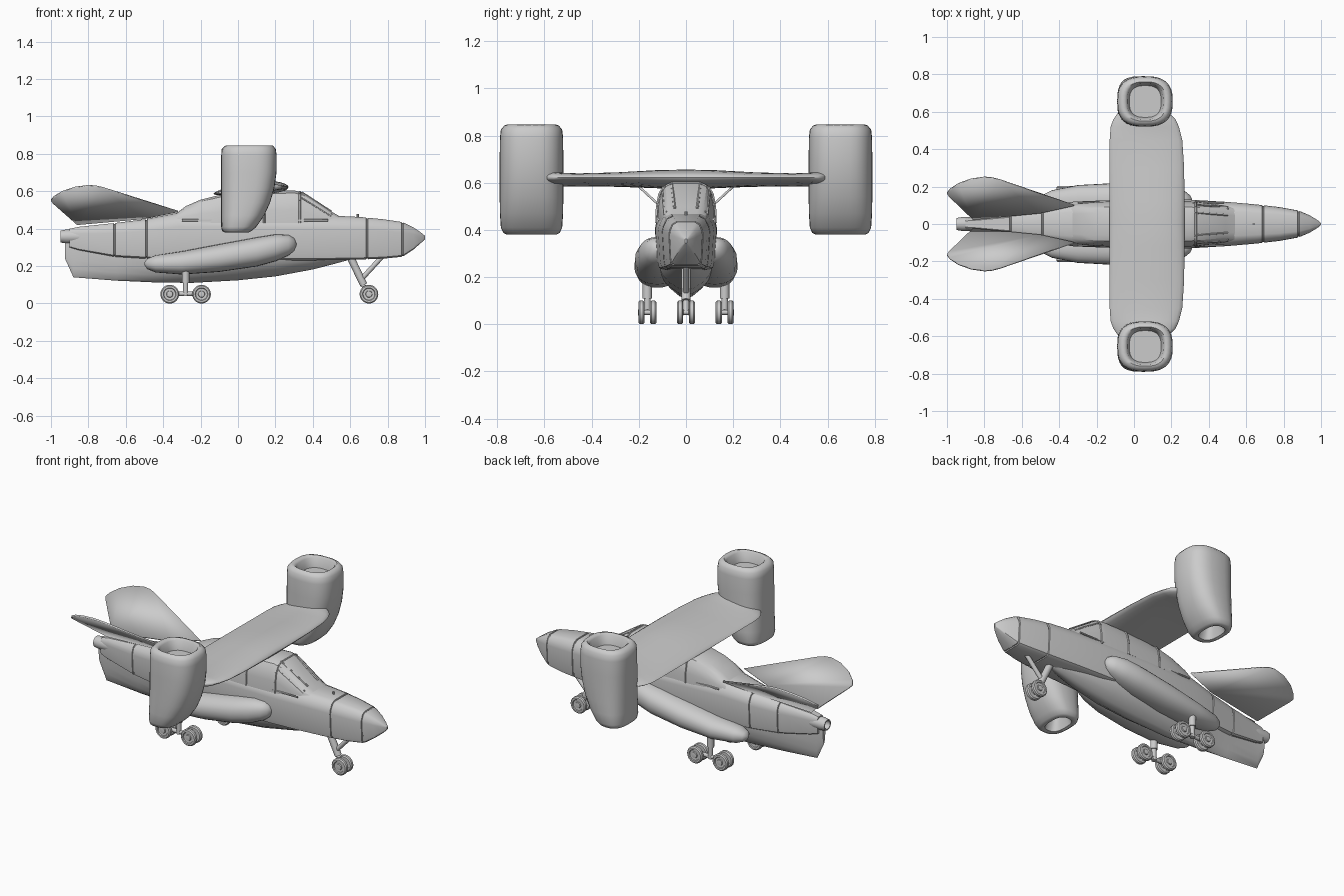
import bpy, bmesh, math
from mathutils import Vector


def finish(bm, name, angle=35):
    bmesh.ops.recalc_face_normals(bm, faces=bm.faces[:])
    me = bpy.data.meshes.new(name)
    bm.to_mesh(me)
    bm.free()
    ob = bpy.data.objects.new(name, me)
    bpy.context.collection.objects.link(ob)
    bpy.ops.object.select_all(action='DESELECT')
    ob.select_set(True)
    bpy.context.view_layer.objects.active = ob
    bpy.ops.object.shade_smooth_by_angle(angle=math.radians(angle))
    return ob


def loft(name, rings, angle=35):
    """Skin closed rings of equal point count and cap both ends."""
    bm = bmesh.new()
    vs = [[bm.verts.new(p) for p in r] for r in rings]
    n = len(vs[0])
    for a, b in zip(vs, vs[1:]):
        for i in range(n):
            j = (i + 1) % n
            bm.faces.new((a[i], a[j], b[j], b[i]))
    bm.faces.new(vs[0])
    bm.faces.new(vs[-1])
    return finish(bm, name, angle)


def oval(n, a, b, e=2.0):
    """Superellipse outline."""
    out = []
    for i in range(n):
        t = 2 * math.pi * i / n
        c, s = math.cos(t), math.sin(t)
        out.append((a * math.copysign(abs(c) ** (2 / e), c), b * math.copysign(abs(s) ** (2 / e), s)))
    return out


def lathe(name, origin, axis, profile, n=24):
    """Rings of (radius, distance) around an axis."""
    q = Vector((0, 0, 1)).rotation_difference(Vector(axis).normalized())
    o = Vector(origin)
    return loft(name, [[o + q @ Vector((x, y, d)) for x, y in oval(n, r, r)] for r, d in profile])


def rod(name, a, b, r, n=16):
    d = Vector(b) - Vector(a)
    return lathe(name, a, d, [(r, 0), (r, d.length)], n)


def at(stations, x):
    """Interpolate a station table."""
    for a, b in zip(stations, stations[1:]):
        if a[0] <= x <= b[0]:
            t = (x - a[0]) / (b[0] - a[0])
            return tuple(p + (q - p) * t for p, q in zip(a, b))


def mirrored(half):
    return half + [(-y, z) for y, z in reversed(half) if y > 1e-6]


# Upper fuselage: x, half width, bottom, top, with engraved panel lines
body = [(-0.9, 0.03, 0.30, 0.40), (-0.85, 0.036, 0.285, 0.41), (-0.66, 0.066, 0.25, 0.43),
        (-0.5, 0.092, 0.24, 0.45), (-0.32, 0.12, 0.235, 0.485), (0.0, 0.132, 0.23, 0.48),
        (0.3, 0.13, 0.23, 0.475), (0.5, 0.118, 0.232, 0.47), (0.66, 0.104, 0.235, 0.462),
        (0.78, 0.09, 0.24, 0.45), (0.88, 0.072, 0.25, 0.435), (0.94, 0.046, 0.29, 0.405),
        (0.98, 0.022, 0.325, 0.378), (1.0, 0.005, 0.345, 0.362)]
stations = list(body)
for g in (-0.66, -0.49, 0.69, 0.88):
    stations = [s for s in stations if abs(s[0] - g) > 0.005]
    stations += [at(body, g - 0.005), at(body, g + 0.005)]
    x, w, b, t = at(body, g)
    stations += [(g - 0.003, w - 0.005, b + 0.005, t - 0.005), (g + 0.003, w - 0.005, b + 0.005, t - 0.005)]
rings = []
for x, w, b, t in sorted(stations):
    h = t - b
    half = [(0, b), (0.72 * w, b), (0.88 * w, b + 0.04 * h), (0.93 * w, b + 0.15 * h), (w, b + 0.7 * h),
            (0.96 * w, b + 0.8 * h), (0.8 * w, b + 0.94 * h), (0.55 * w, t), (0, t)]
    rings.append([(x, y, z) for y, z in mirrored(half)])
loft("fuselage", rings)

# Boat-like lower hull tapering to a thin tail keel: x, half width, bottom, top
hull = [(-0.925, 0.012, 0.24, 0.33), (-0.88, 0.014, 0.14, 0.33), (-0.65, 0.04, 0.122, 0.30),
        (-0.45, 0.075, 0.113, 0.28), (-0.25, 0.11, 0.11, 0.28), (0.0, 0.125, 0.124, 0.28),
        (0.2, 0.118, 0.145, 0.28), (0.4, 0.092, 0.182, 0.28), (0.52, 0.06, 0.213, 0.27), (0.6, 0.03, 0.235, 0.26)]
rings = []
for x, w, b, t in hull:
    h = t - b
    half = [(0, b), (0.25 * w, b + 0.05 * h), (0.6 * w, b + 0.24 * h), (0.85 * w, b + 0.48 * h),
            (w, b + 0.8 * h), (w, t), (0, t)]
    rings.append([(x, y, z) for y, z in mirrored(half)])
loft("lower_hull", rings, 45)

# Canopy: x, half width, top
canopy = [(-0.34, 0.105, 0.475), (-0.28, 0.112, 0.52), (-0.2, 0.119, 0.555), (-0.1, 0.124, 0.58),
          (0.1, 0.126, 0.597), (0.3, 0.122, 0.605), (0.35, 0.118, 0.592), (0.49, 0.1, 0.497), (0.54, 0.09, 0.468)]


def canopy_half(w, t):
    h = t - 0.43
    return [(w, 0.43), (0.98 * w, 0.43 + 0.4 * h), (0.9 * w, 0.43 + 0.72 * h),
            (0.74 * w, 0.43 + 0.92 * h), (0.5 * w, t)]


loft("canopy", [[(x, y, z) for y, z in mirrored(canopy_half(w, t))] for x, w, t in canopy], 28)

# Raised canopy hoops, windscreen posts and sill
for i, x in enumerate((-0.08, 0.14, 0.33)):
    _, w, t = at(canopy, x)
    pts = [(x, y, z) for y, z in mirrored(canopy_half(w, t))]
    for a, b in zip(pts, pts[1:]):
        rod("canopy_hoop", a, b, 0.006, 6)
for s in (1, -1):
    rod("windscreen_post", (0.34, 0.06 * s, 0.594), (0.5, 0.048 * s, 0.49), 0.006, 6)
    rod("windscreen_side_post", (0.34, 0.1 * s, 0.565), (0.5, 0.09 * s, 0.465), 0.005, 6)
    rod("canopy_sill", (-0.3, 0.116 * s, 0.445), (0.48, 0.116 * s, 0.445), 0.006, 6)
rod("windscreen_base", (0.5, -0.085, 0.475), (0.5, 0.085, 0.475), 0.006, 6)
rod("nose_sensor", (0.64, 0, 0.46), (0.64, 0, 0.478), 0.006, 8)

# High wing: y, leading edge, trailing edge, half thickness, with thicker rounded tips
wing = [(0, 0.27, -0.13, 0.048), (0.12, 0.27, -0.13, 0.045), (0.3, 0.268, -0.13, 0.032), (0.45, 0.258, -0.13, 0.027),
        (0.52, 0.24, -0.125, 0.029), (0.56, 0.222, -0.11, 0.035), (0.59, 0.19, -0.09, 0.032)]
rings = []
for y, le, te, th in [(-y, *r) for y, *r in reversed(wing[1:])] + wing:
    ring = []
    for i in range(28):
        a = 2 * math.pi * i / 28
        u = (1 - math.cos(a)) / 2
        f = 2.6 * (math.sqrt(u) * (1 - u) ** 0.8) / 2.0 + 0.05 * u
        f *= math.copysign(1.4, math.sin(a)) if 0 < i < 28 and i != 14 else 0
        ring.append((le + (te - le) * u, y, 0.622 - 0.035 * u * u + f * th))
    rings.append(ring)
loft("wing", rings, 50)

# Tilting engine nacelles: z, min x, max x, half depth in y
nacelle = [(0.47, -0.04, 0.03, 0.05), (0.385, -0.058, 0.045, 0.085), (0.38, -0.072, 0.058, 0.105),
           (0.388, -0.085, 0.074, 0.12), (0.41, -0.09, 0.098, 0.13), (0.47, -0.09, 0.14, 0.134),
           (0.54, -0.09, 0.172, 0.135), (0.62, -0.09, 0.195, 0.135), (0.7, -0.09, 0.206, 0.135),
           (0.79, -0.09, 0.207, 0.134), (0.825, -0.087, 0.202, 0.13), (0.843, -0.07, 0.188, 0.115),
           (0.846, -0.05, 0.17, 0.105), (0.835, -0.036, 0.157, 0.096), (0.78, -0.025, 0.145, 0.085)]
for s in (1, -1):
    rings = []
    for z, x0, x1, hy in nacelle:
        rings.append([((x0 + x1) / 2 + x, 0.655 * s + y, z) for x, y in oval(32, (x1 - x0) / 2, hy, 2.7)])
    loft("engine_nacelle", rings, 50)

# Side sponsons: x, centre z, half height, half width
pod = [(-0.5, 0.213, 0.008, 0.012), (-0.485, 0.212, 0.028, 0.035), (-0.44, 0.212, 0.046, 0.058),
       (-0.3, 0.217, 0.062, 0.086), (-0.1, 0.243, 0.074, 0.097), (0.1, 0.276, 0.078, 0.094),
       (0.2, 0.298, 0.072, 0.08), (0.27, 0.312, 0.055, 0.055), (0.3, 0.316, 0.034, 0.032), (0.312, 0.317, 0.006, 0.006)]
for s in (1, -1):
    loft("side_sponson", [[(x, 0.122 * s + y, zc + z) for y, z in oval(24, hy, hz, 2.2)]
                          for x, zc, hz, hy in pod], 60)

# V-tail fins as thin plates in a canted plane
fin = [(-0.32, 0.1), (-0.72, 0.237), (-0.76, 0.247), (-0.8, 0.25), (-0.87, 0.24), (-0.94, 0.215),
       (-0.985, 0.185), (-1.0, 0.165), (-0.99, 0.15), (-0.86, 0.025), (-0.5, 0.06)]
for s in (1, -1):
    bm = bmesh.new()
    bm.faces.new([bm.verts.new((x, y * s, 0.4 + 0.92 * y)) for x, y in fin])
    ob = finish(bm, "tail_fin")
    m = ob.modifiers.new("thickness", 'SOLIDIFY')
    m.thickness, m.offset = 0.01, 0

# Tail exhaust pipe
lathe("tail_pipe", (-0.84, 0, 0.358), (-1, 0, 0),
      [(0.036, 0), (0.037, 0.08), (0.032, 0.108), (0.025, 0.108), (0.023, 0.06)])


# Landing gear
def wheel(name, x, y):
    half = [(0.008, 0.014), (0.016, 0.013), (0.018, 0.007), (0.031, 0.008), (0.034, 0.013), (0.044, 0.013), (0.05, 0.007)]
    lathe(name, (x, y, 0.05), (0, 1, 0), [(r, -d) for r, d in half] + [(r, d) for r, d in reversed(half)], 28)


for s in (1, -1):
    y = 0.164 * s
    for x in (-0.365, -0.195):
        for d in (-0.025, 0.025):
            wheel("main_wheel", x, y + d)
        rod("main_axle", (x, y - 0.03, 0.05), (x, y + 0.03, 0.05), 0.01)
    rod("main_bogie_beam", (-0.365, y, 0.052), (-0.195, y, 0.052), 0.012)
    rod("main_leg", (-0.28, y, 0.04), (-0.28, y, 0.13), 0.014)
    rod("main_leg_sleeve", (-0.28, y, 0.11), (-0.28, y, 0.21), 0.02)
    wheel("nose_wheel", 0.7, 0.025 * s)
rod("nose_axle", (0.7, -0.03, 0.05), (0.7, 0.03, 0.05), 0.01)
rod("nose_leg", (0.7, 0, 0.05), (0.655, 0, 0.12), 0.012)
rod("nose_leg_sleeve", (0.672, 0, 0.1), (0.6, 0, 0.25), 0.02)
rod("nose_leg_brace", (0.655, 0, 0.125), (0.77, 0, 0.25), 0.013)
